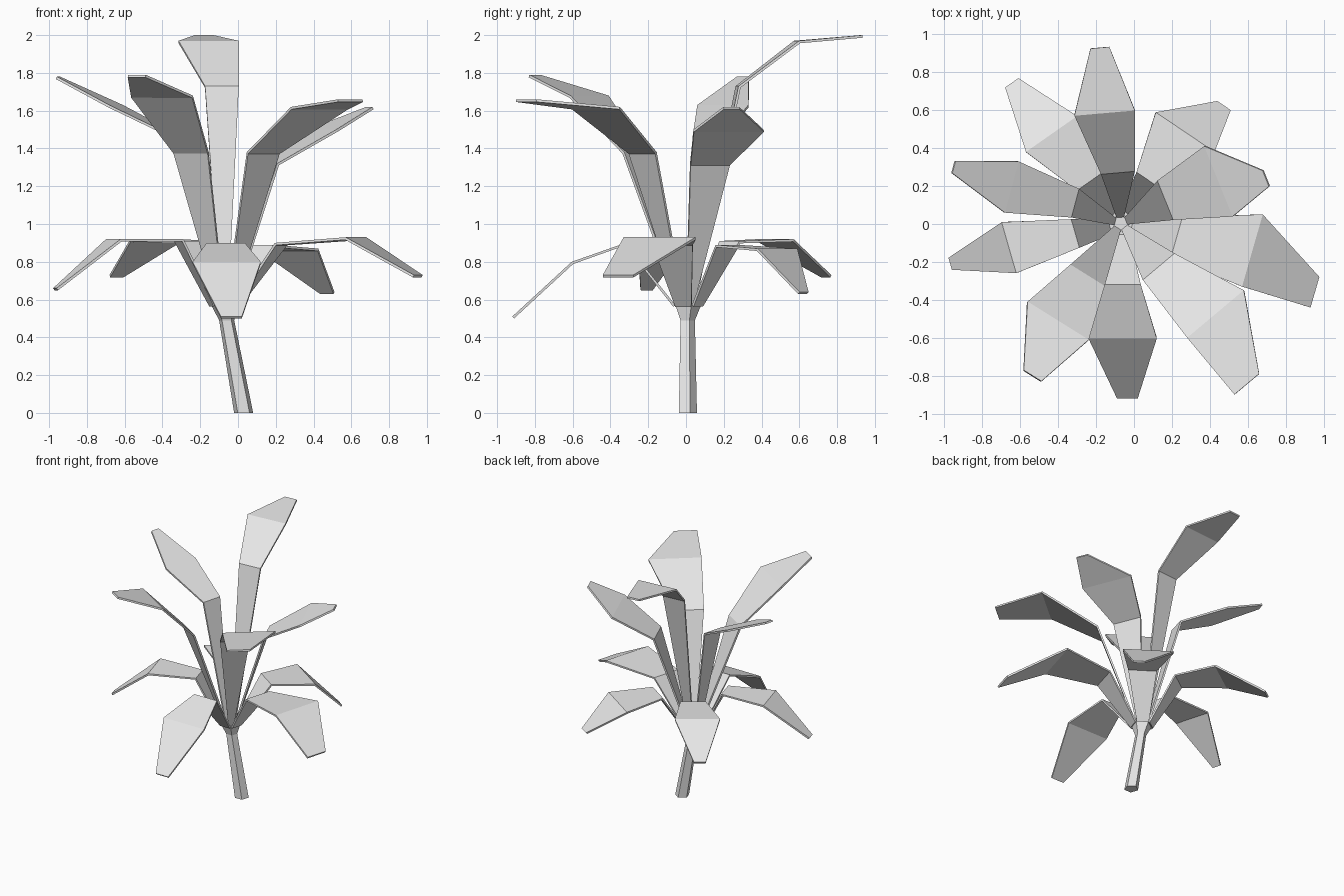
import bpy
import math
from mathutils import Vector

default_cube = bpy.data.objects.get("Cube")
if default_cube:
    bpy.data.objects.remove(default_cube, do_unlink=True)

# Single pale grey material
grey = bpy.data.materials.new("pale_grey")
grey.use_nodes = True
colour = (0.8, 0.8, 0.8, 1)
grey.diffuse_color = colour
shader = next(n for n in grey.node_tree.nodes if n.type == "BSDF_PRINCIPLED")
shader.inputs["Base Color"].default_value = colour

SIDES = 5
CROWN = Vector((-0.07, 0.005, 0.57))
CROWN_RADIUS = 0.075


def make_object(name, verts, faces):
    mesh = bpy.data.meshes.new(name)
    mesh.from_pydata(verts, [], faces)
    mesh.update()
    mesh.materials.append(grey)
    obj = bpy.data.objects.new(name, mesh)
    bpy.context.collection.objects.link(obj)
    return obj


def ring(centre, radius):
    angles = [math.radians(18) + math.tau * k / SIDES for k in range(SIDES)]
    return [Vector(centre) + radius * Vector((math.cos(a), math.sin(a), 0)) for a in angles]


def make_stem():
    # Leaning five-sided stalk that flares into the crown
    rings = [ring((0.03, 0.005, 0), 0.053),
             ring((-0.06, 0.005, 0.49), 0.042),
             ring(CROWN, CROWN_RADIUS)]
    verts = [v for loop in rings for v in loop]
    faces = [tuple(reversed(range(SIDES)))]
    for level in range(len(rings) - 1):
        for k in range(SIDES):
            a, b = level * SIDES + k, level * SIDES + (k + 1) % SIDES
            faces.append((a, b, b + SIDES, a + SIDES))
    top = (len(rings) - 1) * SIDES
    faces.append(tuple(range(top, top + SIDES)))
    make_object("stem", verts, faces)


def make_leaf(name, heading, root_width, root_reach, widest, tip_width, spine):
    # Folded strip: root, knee, widest row and tip, all square to one heading
    a = math.radians(heading)
    forward = Vector((math.cos(a), math.sin(a), 0))
    left = Vector((-forward.y, forward.x, 0))
    centres = [CROWN + forward * root_reach] + [Vector(p) for p in spine]
    widths = [root_width, widest * 0.56, widest, tip_width]
    verts = []
    for centre, width in zip(centres, widths):
        verts += [centre + left * width, centre - left * width]
    faces = [(i, i + 1, i + 3, i + 2) for i in range(0, len(verts) - 2, 2)]
    leaf = make_object(name, verts, faces)
    thick = leaf.modifiers.new("thickness", "SOLIDIFY")
    thick.thickness = 0.014
    thick.offset = -1


# Heading, half width at widest row, half width at tip, then knee, widest row and tip centres
upper_leaves = [
    (95, .16, .05, (-.085, .27, 1.73), (-.155, .585, 1.97), (-.18, .93, 2)),
    (22, .2, .045, (.165, .125, 1.32), (.445, .225, 1.5), (.695, .24, 1.62)),
    (-50, .195, .085, (.13, -.225, 1.38), (.43, -.475, 1.62), (.595, -.845, 1.66)),
    (238, .19, .055, (-.245, -.27, 1.38), (-.4, -.51, 1.68), (-.535, -.8, 1.79)),
    (165, .14, .033, (-.31, .11, 1.46), (-.645, .195, 1.63), (-.95, .3, 1.78)),
]
lower_leaves = [
    (270, .18, .055, (-.065, -.32, .9), (-.06, -.605, .8), (-.035, -.92, .51)),
    (-16, .198, .084, (.225, -.07, .9), (.625, -.14, .93), (.955, -.36, .73)),
    (56, .187, .043, (.1, .215, .89), (.27, .485, .87), (.475, .625, .64)),
    (125, .165, .043, (-.225, .23, .91), (-.435, .475, .92), (-.645, .745, .73)),
    (196, .14, .033, (-.31, -.05, .92), (-.66, -.125, .92), (-.97, -.21, .66)),
]

make_stem()
for number, (heading, widest, tip, *spine) in enumerate(upper_leaves, 1):
    make_leaf(f"upper_leaf_{number}", heading, 0.02, 0.03, widest, tip, spine)

# Lower leaves grow from the edges of the crown
edge_half = CROWN_RADIUS * math.sin(math.pi / SIDES)
edge_reach = CROWN_RADIUS * math.cos(math.pi / SIDES)
for number, (heading, widest, tip, *spine) in enumerate(lower_leaves, 1):
    make_leaf(f"lower_leaf_{number}", heading, edge_half, edge_reach, widest, tip, spine)
